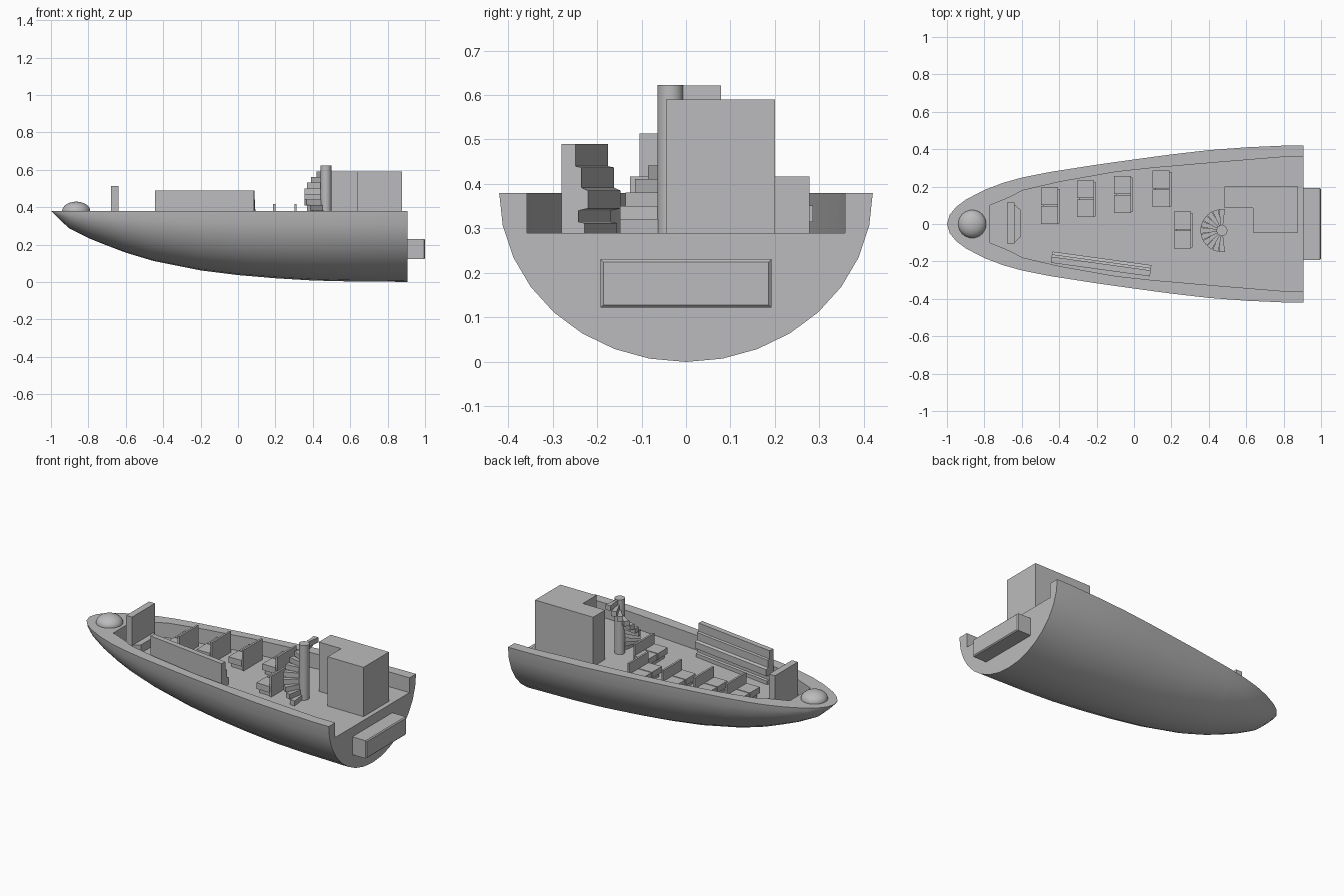
import bpy, bmesh, math
from mathutils import Vector

if "Cube" in bpy.data.objects:
    bpy.data.objects.remove(bpy.data.objects["Cube"])

grey = bpy.data.materials.new("plain_grey")
grey.diffuse_color = (0.5, 0.5, 0.51, 1)
grey.use_nodes = True
grey.node_tree.nodes["Principled BSDF"].inputs["Base Color"].default_value = grey.diffuse_color
DECK, RIM = 0.29, 0.38


def finish(name, bm, smooth=False):
    bmesh.ops.recalc_face_normals(bm, faces=bm.faces)
    me = bpy.data.meshes.new(name)
    bm.to_mesh(me)
    bm.free()
    ob = bpy.data.objects.new(name, me)
    bpy.context.collection.objects.link(ob)
    me.materials.append(grey)
    bpy.ops.object.select_all(action='DESELECT')
    ob.select_set(True)
    bpy.context.view_layer.objects.active = ob
    if smooth:
        bpy.ops.object.shade_smooth_by_angle(angle=math.radians(35))
    return ob


def add_prism(bm, base, offset):
    """Extrude a closed outline of 3D points along an offset vector."""
    off = Vector(offset)
    a = [bm.verts.new(p) for p in base]
    b = [bm.verts.new(Vector(p) + off) for p in base]
    bm.faces.new(a)
    bm.faces.new(b)
    n = len(a)
    for i in range(n):
        j = (i + 1) % n
        bm.faces.new((a[i], a[j], b[j], b[i]))


def add_box(bm, x0, x1, y0, y1, z0, z1):
    add_prism(bm, [(x0, y0, z0), (x1, y0, z0), (x1, y1, z0), (x0, y1, z0)], (0, 0, z1 - z0))


def outline(name, pts, z0, z1):
    bm = bmesh.new()
    add_prism(bm, [(x, y, z0) for x, y in pts], (0, 0, z1 - z0))
    return finish(name, bm)


# Hull: half-ellipse sections lofted from the bow point to the flat stern
stations = [(-0.985, .05, .015), (-0.95, .092, .05), (-0.9, .13, .095), (-0.8, .182, .145),
            (-0.7, .22, .185), (-0.6, .248, .223), (-0.45, .278, .268), (-0.2, .317, .318),
            (0, .345, .343), (.2, .372, .36), (.4, .395, .372), (.6, .41, .377),
            (.8, .419, .378), (.905, .42, .38)]
SEG = 16
bm = bmesh.new()
tip = bm.verts.new((-1, 0, RIM))
rings = []
for x, w, d in stations:
    rings.append([bm.verts.new((x, -w * math.cos(math.pi * i / SEG),
                                RIM - d * math.sin(math.pi * i / SEG))) for i in range(SEG + 1)])
for i in range(SEG):
    bm.faces.new((tip, rings[0][i], rings[0][i + 1]))
for r, s in zip(rings, rings[1:]):
    for i in range(SEG):
        bm.faces.new((r[i], s[i], s[i + 1], r[i + 1]))
    bm.faces.new((r[0], s[0], s[-1], r[-1]))
bm.faces.new((tip, rings[0][0], rings[0][-1]))
bm.faces.new(rings[-1])
hull = finish("hull", bm)

# Sunken deck, open at the stern
inner = [(-.77, .1), (-.66, .145), (-.6, .178), (-.4, .225), (-.1, .278), (.1, .3),
         (.45, .33), (.78, .357), (1.1, .357)]
cutter = outline("deck_cutter", inner + [(x, -y) for x, y in reversed(inner)], DECK, 0.6)
cutter.hide_render = True
mod = hull.modifiers.new("deck_recess", 'BOOLEAN')
mod.operation = 'DIFFERENCE'
mod.solver = 'EXACT'
mod.object = cutter
bpy.ops.object.select_all(action='DESELECT')
hull.select_set(True)
bpy.context.view_layer.objects.active = hull
bpy.ops.object.modifier_apply(modifier=mod.name)
bpy.data.objects.remove(cutter)
bpy.ops.object.shade_smooth_by_angle(angle=math.radians(35))

# Bow dome
bm = bmesh.new()
bmesh.ops.create_uvsphere(bm, u_segments=32, v_segments=16, radius=0.075)
bmesh.ops.scale(bm, vec=(1, 1, 0.66), verts=bm.verts)
bmesh.ops.translate(bm, vec=(-.865, 0, RIM), verts=bm.verts)
finish("bow_dome", bm, True)

# Stern motor box with softened outer edges
bm = bmesh.new()
add_box(bm, .89, 1.0, -.192, .192, .122, .231)
bmesh.ops.bevel(bm, geom=[e for e in bm.edges if all(v.co.x > .95 for v in e.verts)],
                offset=.006, segments=1, affect='EDGES')
finish("stern_motor", bm)

# L-shaped cabin
outline("cabin", [(.485, .085), (.635, .085), (.635, -.045), (.877, -.045), (.877, .2), (.485, .2)],
        DECK, .59)

# Spiral stair: column and fan of wedge steps
CX, CY = .47, -.035
bm = bmesh.new()
bmesh.ops.create_cone(bm, cap_ends=True, segments=32, radius1=.029, radius2=.029, depth=.333)
bmesh.ops.translate(bm, vec=(CX, CY, .4565), verts=bm.verts)
finish("stair_column", bm, True)
bm = bmesh.new()
STEPS = 11
for k in range(STEPS):
    a = math.radians(270 - 180 * k / (STEPS - 1))
    pts = []
    for r, half in ((.02, .25), (.115, .14)):
        for s in ((-1, 1) if r < .1 else (1, -1)):
            pts.append((CX + r * math.cos(a + s * half), CY + r * math.sin(a + s * half),
                        DECK + .03 * k))
    add_prism(bm, pts, (0, 0, .031))
finish("stair_steps", bm)

# Long side bench: stepped profile swept along the rail
profile = [(0, DECK), (.052, DECK), (.052, .312), (.038, .315), (.038, .34), (.06, .345),
           (.06, .385), (.045, .392), (.045, .437), (.032, .44), (.032, .49), (0, .49)]
bm = bmesh.new()
add_prism(bm, [(-.445 + .14 * d, -.207 + d, z) for d, z in profile], (.53, -.073, 0))
finish("side_bench", bm)

# Helm: upright panel with a tapered seat behind it
bm = bmesh.new()
add_box(bm, -.68, -.64, -.105, .115, DECK, .513)
finish("helm_panel", bm)
outline("helm_seat", [(-.64, -.1), (-.605, -.068), (-.605, .075), (-.64, .105)], DECK, .34)

# Double seats: base, two cushions and a thin backrest
for n, (x, y) in enumerate([(-.497, 0), (-.305, .037), (-.107, .06), (.1, .09), (.214, -.13)]):
    bm = bmesh.new()
    add_box(bm, x + .012, x + .09, y + .012, y + .182, DECK, .318)
    for y0 in (y, y + .101):
        add_box(bm, x, x + .09, y0, y0 + .095, .315, .352)
    add_box(bm, x + .088, x + .1, y + .004, y + .188, DECK, .417)
    finish("double_seat_%d" % (n + 1), bm)
